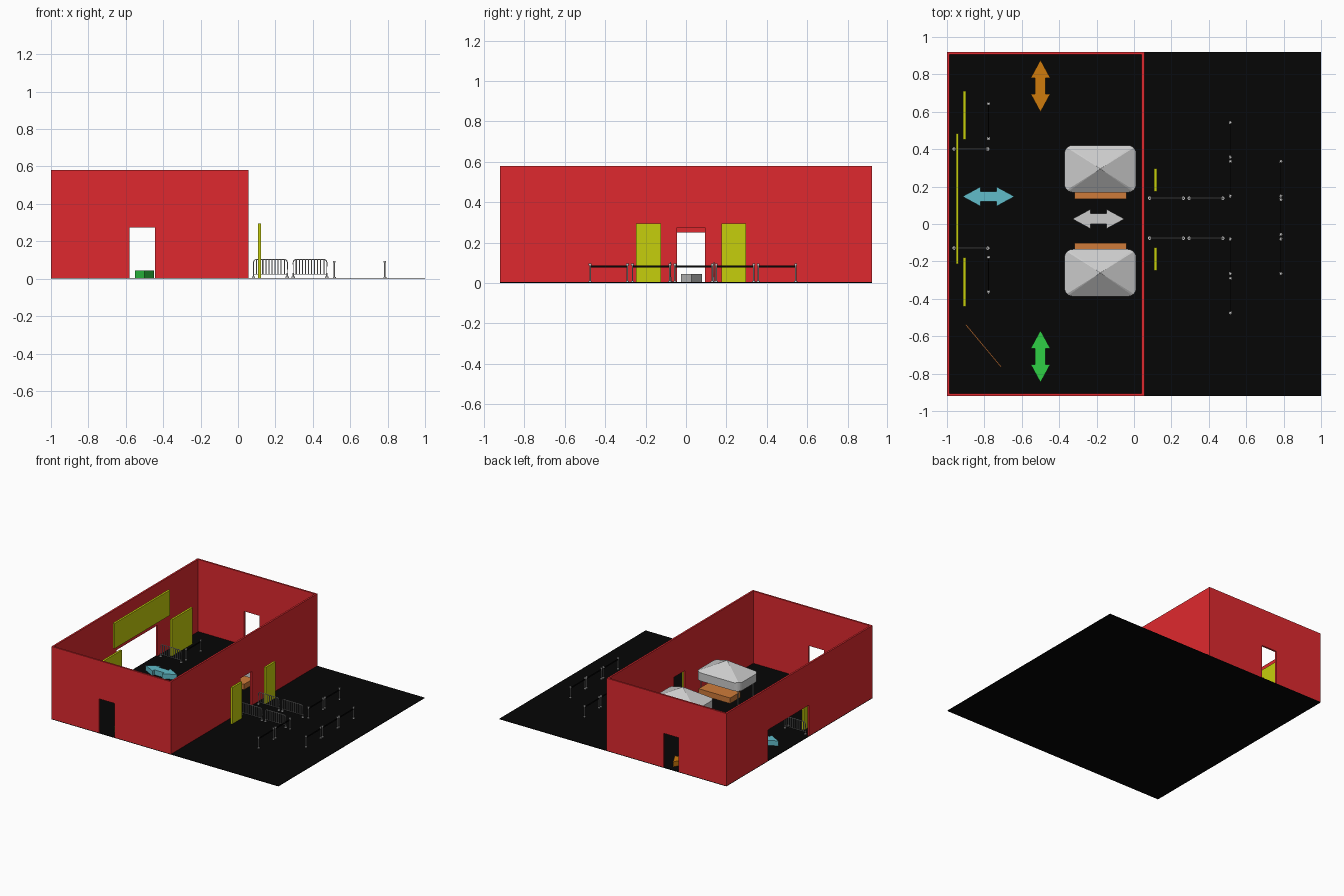
import bpy, bmesh, math
from mathutils import Vector, Matrix

if "Cube" in bpy.data.objects:
    bpy.data.objects.remove(bpy.data.objects["Cube"])

G = 0.005  # top of the floor slab


def material(name, r, g, b):
    m = bpy.data.materials.new(name)
    m.diffuse_color = [(c / 255) ** 2.2 for c in (r, g, b)] + [1]
    m.use_nodes = True
    m.node_tree.nodes["Principled BSDF"].inputs["Base Color"].default_value = m.diffuse_color
    return m


BLACK = material("black", 14, 14, 14)
RED = material("red", 222, 45, 50)
YELLOW = material("yellow", 197, 205, 20)
ORANGE = material("orange", 205, 122, 20)
WOOD = material("wood_orange", 205, 122, 60)
GREEN = material("green", 50, 205, 70)
CYAN = material("cyan", 97, 187, 200)


def finish(name, bm, mat=None):
    bmesh.ops.recalc_face_normals(bm, faces=bm.faces)
    me = bpy.data.meshes.new(name)
    bm.to_mesh(me)
    bm.free()
    ob = bpy.data.objects.new(name, me)
    bpy.context.collection.objects.link(ob)
    if mat:
        me.materials.append(mat)
    return ob


def add_box(bm, lo, hi):
    lo, hi = Vector(lo), Vector(hi)
    bmesh.ops.create_cube(bm, size=1, matrix=Matrix.Translation((lo + hi) / 2) @ Matrix.Diagonal((*(hi - lo), 1)))


def box(name, lo, hi, mat=None):
    bm = bmesh.new()
    add_box(bm, lo, hi)
    return finish(name, bm, mat)


def add_rod(bm, x, y, z0, z1, r, seg=10):
    bmesh.ops.create_cone(bm, cap_ends=True, segments=seg, radius1=r, radius2=r, depth=z1 - z0,
                          matrix=Matrix.Translation((x, y, (z0 + z1) / 2)))


def prism(name, pts, extrude, mat=None):
    bm = bmesh.new()
    f = bm.faces.new([bm.verts.new(p) for p in pts])
    new = bmesh.ops.extrude_face_region(bm, geom=[f])["geom"]
    bmesh.ops.translate(bm, vec=extrude, verts=[v for v in new if isinstance(v, bmesh.types.BMVert)])
    bm.faces.ensure_lookup_table()
    return finish(name, bm, mat)


# Floor
box("floor", (-1, -0.92, 0), (1, 0.92, G), BLACK)

# Walls, each one a profile with a doorway notch
X0, X1, Y, H, T = -1, 0.055, 0.92, 0.58, 0.014


def wall(name, axis, at, a, b, d0, d1, dh):
    prof = [(a, G), (d0, G), (d0, dh), (d1, dh), (d1, G), (b, G), (b, H), (a, H)]
    if axis == "x":
        prism(name, [(u, at, z) for u, z in prof], (0, T, 0), RED)
    else:
        prism(name, [(at, u, z) for u, z in prof], (T, 0, 0), RED)


wall("front_wall", "x", -Y, X0, X1, -0.58, -0.445, 0.275)
wall("back_wall", "x", Y - T, X0, X1, -0.58, -0.445, 0.275)
wall("left_wall", "y", X0, -Y + T, Y - T, -0.12, 0.395, 0.25)
wall("right_wall", "y", X1 - T, -Y + T, Y - T, -0.045, 0.095, 0.275)

# Yellow sign panels and the banner over the wide opening
for name, x, y0, y1, z0, z1 in [("banner", -0.945, -0.215, 0.485, 0.31, 0.51),
                                ("inner_panel_back", -0.906, 0.452, 0.712, G, 0.295),
                                ("inner_panel_front", -0.906, -0.44, -0.18, G, 0.295),
                                ("outer_panel_back", 0.115, 0.175, 0.297, G, 0.295),
                                ("outer_panel_front", 0.115, -0.248, -0.125, G, 0.295)]:
    box(name, (x - 0.008, y0, z0), (x + 0.008, y1, z1), YELLOW)

# Slanted orange screen in the corner
screen = box("corner_screen", (-0.147, -0.003, 0), (0.147, 0.003, 0.2), WOOD)
screen.location = (-0.806, -0.65, G)
screen.rotation_euler.z = math.atan2(-0.225, 0.188)


# Double-headed floor arrows
def arrow(name, x, y, turned, mat=None):
    L, h, w, s = 0.139, 0.096, 0.052, 0.028
    k = L - h
    half = [(L, 0), (k, w), (k, s), (-k, s), (-k, w), (-L, 0)]
    pts = half + [(-u, -v) for u, v in half[1:-1]]
    ob = prism(name, [(u, v, G) for u, v in pts], (0, 0, 0.04), mat)
    ob.location = (x, y, 0)
    ob.rotation_euler.z = math.pi / 2 if turned else 0


arrow("front_arrow", -0.5, -0.708, True, GREEN)
arrow("back_arrow", -0.5, 0.738, True, ORANGE)
arrow("left_arrow", -0.778, 0.147, False, CYAN)
arrow("centre_arrow", -0.19, 0.027, False)


# Market tents: rounded canopy with pyramid roof, poles and counter
def tent(name, cy, side):
    cx, hx, hy, r = -0.18, 0.192, 0.126, 0.045
    outline = []
    for i, (sx, sy) in enumerate([(1, 1), (-1, 1), (-1, -1), (1, -1)]):
        for k in range(7):
            a = math.pi / 2 * (i + k / 6)
            outline.append((sx * (hx - r) + r * math.cos(a), sy * (hy - r) + r * math.sin(a)))
    bm = bmesh.new()
    low = [bm.verts.new((x, y, 0.178)) for x, y in outline]
    top = [bm.verts.new((x, y, 0.335 - 0.092 * max(abs(x) / hx, abs(y) / hy))) for x, y in outline]
    apex = bm.verts.new((0, 0, 0.335))
    bm.faces.new(low)
    for i in range(len(low)):
        j = (i + 1) % len(low)
        bm.faces.new((low[i], low[j], top[j], top[i]))
        bm.faces.new((top[i], top[j], apex))
    finish(name + "_canopy", bm).location = (cx, cy, 0)
    bm = bmesh.new()
    for sx in (-1, 1):
        for sy in (-1, 1):
            add_rod(bm, cx + sx * (hx - 0.03), cy + sy * (hy - 0.03), G, 0.185, 0.004, 8)
    finish(name + "_poles", bm)
    edge = cy + side * (hy + 0.034)
    inner = edge - side * 0.13
    box(name + "_counter", (cx - 0.139, min(edge, inner), 0.087), (cx + 0.139, max(edge, inner), 0.132), WOOD)


tent("back_tent", 0.295, -1)
tent("front_tent", -0.261, 1)


# Crowd barriers: rounded tube frame with upright bars and round feet
def barrier(name, x0, x1, y):
    cu = bpy.data.curves.new(name, "CURVE")
    cu.dimensions = "3D"
    cu.bevel_depth, cu.bevel_resolution, cu.use_fill_caps = 0.0028, 1, True

    def line(pts, cyclic=False):
        sp = cu.splines.new("POLY")
        sp.points.add(len(pts) - 1)
        for p, (x, z) in zip(sp.points, pts):
            p.co = (x, y, z, 1)
        sp.use_cyclic_u = cyclic

    zt, zb, r = 0.103, 0.024, 0.016
    arc = [(r * (1 - math.cos(a)), r * (1 - math.sin(a))) for a in (0, math.pi / 6, math.pi / 3, math.pi / 2)]
    left = [(x0 + u, zt - v) for u, v in arc]
    right = [(x0 + x1 - x, z) for x, z in reversed(left)]
    line([(x0, zb)] + left + right + [(x1, zb)], True)
    for i in range(1, 11):
        x = x0 + (x1 - x0) * i / 11
        line([(x, zb), (x, zt)])
    ob = bpy.data.objects.new(name, cu)
    bpy.context.collection.objects.link(ob)
    bm = bmesh.new()
    for x in (x0, x1):
        add_rod(bm, x, y, G, 0.03, 0.004)
        add_rod(bm, x, y, G, 0.011, 0.009, 12)
    finish(name + "_feet", bm)


for y in (0.138, -0.076):
    barrier("entrance_barrier", 0.083, 0.264, y)
    barrier("entrance_barrier", 0.295, 0.475, y)
for y in (0.401, -0.129):
    barrier("exit_barrier", -0.962, -0.782, y)


# Queue posts in pairs joined by a dark belt
def queue(x, y0):
    y1 = y0 + 0.185
    bm = bmesh.new()
    for y in (y0, y1):
        add_rod(bm, x, y, G, 0.088, 0.0035)
        add_rod(bm, x, y, G, 0.01, 0.008, 12)
        add_rod(bm, x, y, 0.086, 0.096, 0.007, 12)
    finish("queue_posts", bm)
    box("queue_belt", (x - 0.0015, y0, 0.076), (x + 0.0015, y1, 0.087), BLACK)


for x, starts in [(-0.778, (0.457, -0.363)),
                  (0.515, (0.358, 0.15, -0.265, -0.475)),
                  (0.785, (0.15, -0.055, -0.265))]:
    for s in starts:
        queue(x, s)
